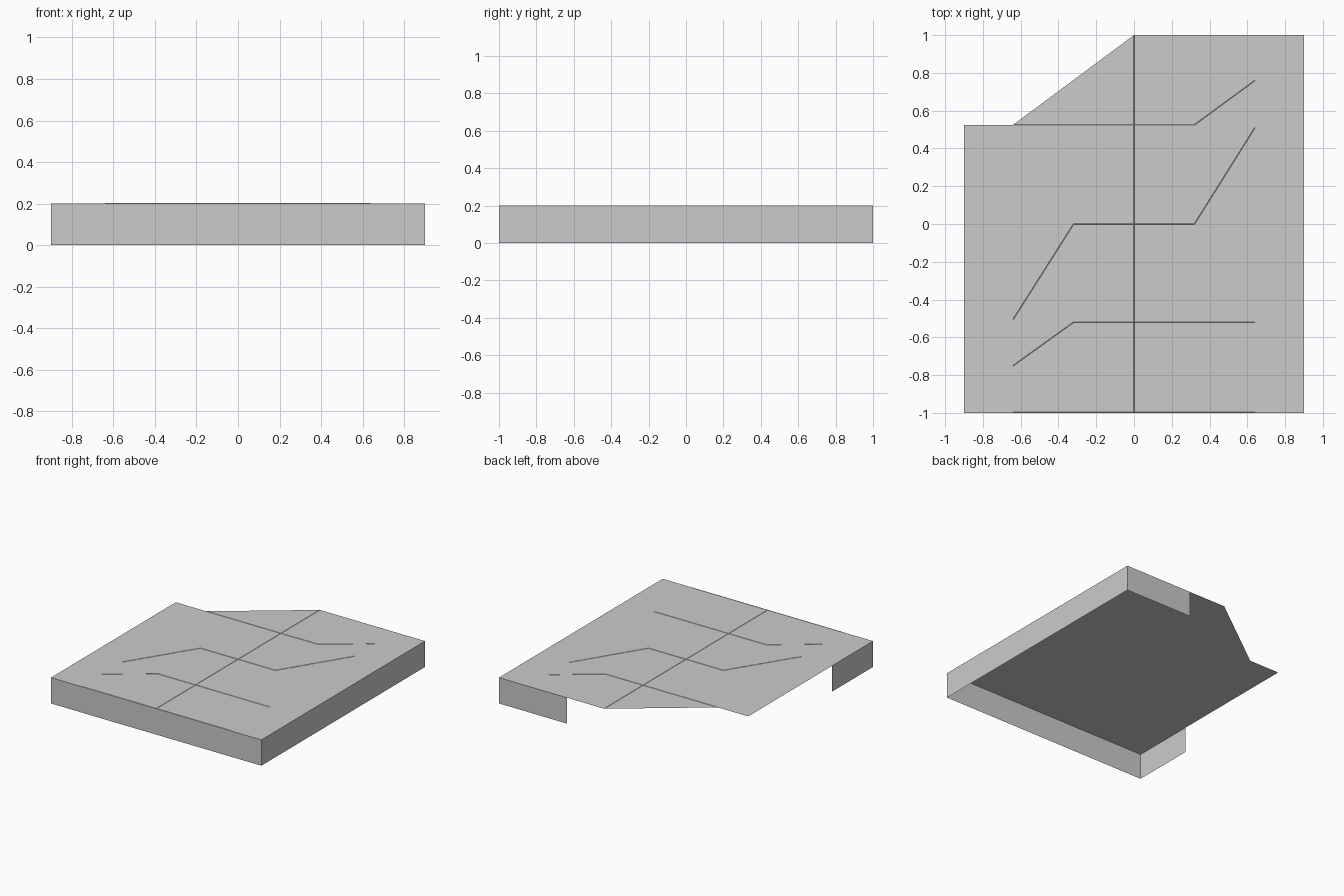
import bpy
from mathutils import Vector

if "Cube" in bpy.data.objects:
    bpy.data.objects.remove(bpy.data.objects["Cube"])

H = 0.2


def make(name, verts, faces):
    mesh = bpy.data.meshes.new(name)
    mesh.from_pydata(verts, [], faces)
    mesh.update()
    ob = bpy.data.objects.new(name, mesh)
    bpy.context.collection.objects.link(ob)
    return ob


def skirt(name, path):
    # open vertical wall hanging from the sheet along a path
    n = len(path)
    verts = [(x, y, z) for z in (0, H) for x, y in path]
    make(name, verts, [(i, i + 1, n + i + 1, n + i) for i in range(n - 1)])


def seam(name, path, w=0.002, z=H + 0.002):
    # very thin raised line: a small tent-shaped ridge per segment
    verts, faces = [], []
    for a, b in zip(path, path[1:]):
        a, b = Vector(a), Vector(b)
        d = (b - a).normalized()
        side = Vector((-d.y, d.x)) * w
        k = len(verts)
        for p in (a, b):
            verts += [(*(p - side), H), (*p, z), (*(p + side), H)]
        faces += [(k, k + 3, k + 4, k + 1), (k + 1, k + 4, k + 5, k + 2)]
    make(name, verts, faces)


# top sheet with one clipped corner, split along its right-hand fold
outline = [(-0.9, -1), (0.64, -1), (0.9, -1), (0.9, 1),
           (0.64, 1), (0, 1), (-0.64, 0.525), (-0.9, 0.525)]
make("top_sheet", [(x, y, H) for x, y in outline],
     [(1, 2, 3, 4), (0, 1, 4, 5, 6, 7)])

# side wall: short left part, whole front, whole right, short back part
skirt("side_wall", [(-0.9, -0.5), (-0.9, -1), (0.9, -1), (0.9, 1), (0.32, 1)])

# fine surface lines
seam("centre_seam", [(0, -1), (0, 1)])
seam("back_seam", [(-0.64, 0.525), (0.32, 0.525), (0.64, 0.76)])
seam("middle_seam", [(-0.64, -0.505), (-0.32, 0), (0.32, 0), (0.64, 0.51)])
seam("front_seam", [(-0.64, -0.75), (-0.32, -0.52), (0.64, -0.52)])
seam("front_edge_seam", [(-0.64, -0.998), (0.64, -0.998)])
